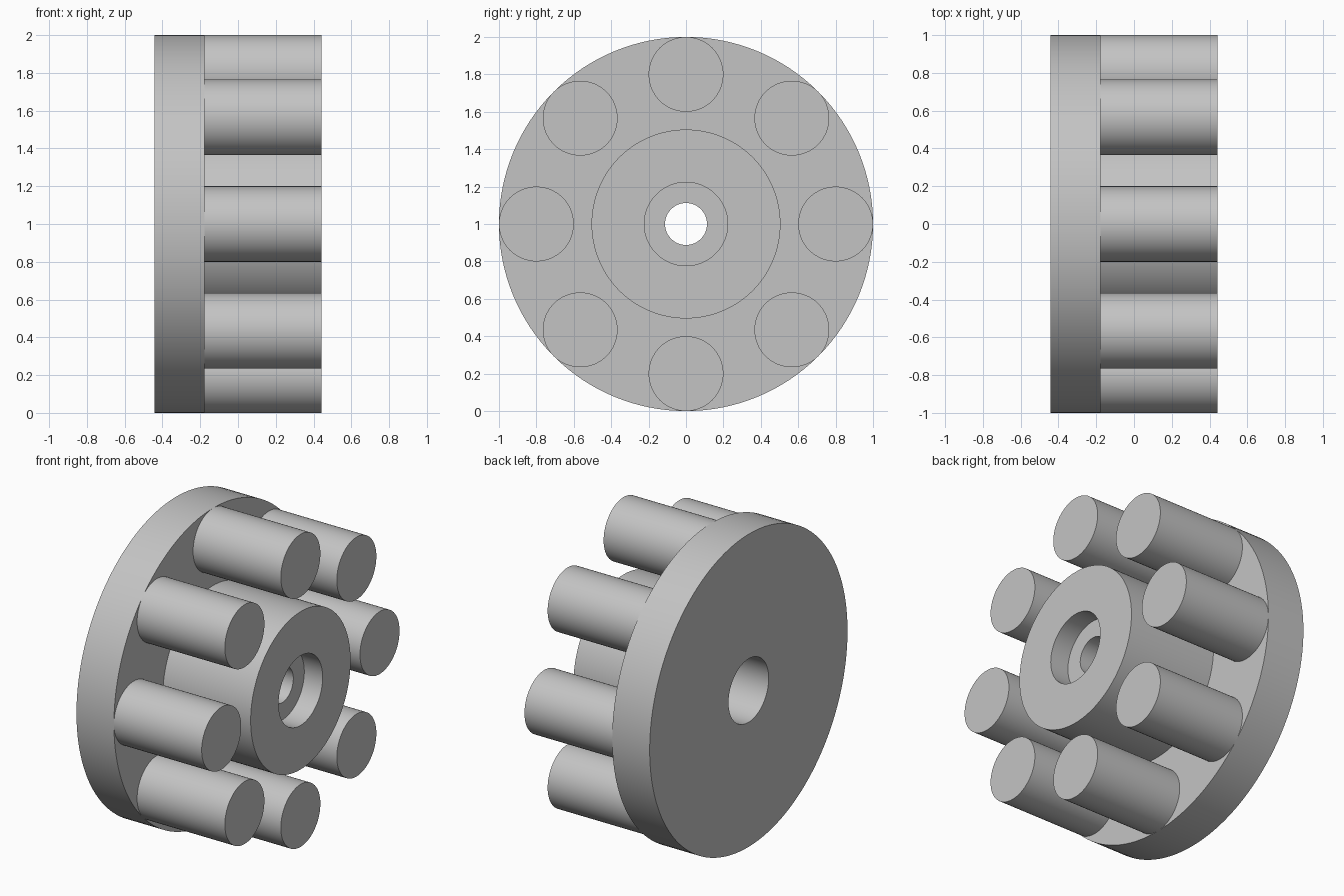
import bpy, bmesh
from math import cos, sin, pi, radians
from mathutils import Matrix, Vector

cube = bpy.data.objects.get("Cube")
if cube:
    bpy.data.objects.remove(cube, do_unlink=True)

BACK, PLATE, FRONT = -0.443, -0.178, 0.443   # main planes along the axle
CENTRE = Vector((0, 0, 1))

grey = bpy.data.materials.new("light grey")
grey.use_nodes = True
colour = (0.55, 0.55, 0.55, 1)
grey.diffuse_color = colour
grey.node_tree.nodes["Principled BSDF"].inputs["Base Color"].default_value = colour


def lathe(name, profile, location, steps, closed=False):
    """Revolve (x, radius) points around the x axis."""
    bm = bmesh.new()
    verts = [bm.verts.new((x, 0, r)) for x, r in profile]
    edges = [bm.edges.new(pair) for pair in zip(verts, verts[1:])]
    if closed:
        edges.append(bm.edges.new((verts[-1], verts[0])))
    bmesh.ops.spin(bm, geom=verts + edges, cent=(0, 0, 0), axis=(1, 0, 0),
                   angle=2 * pi, steps=steps, use_merge=True)
    bmesh.ops.remove_doubles(bm, verts=bm.verts, dist=0.0001)
    bmesh.ops.recalc_face_normals(bm, faces=bm.faces)
    mesh = bpy.data.meshes.new(name)
    bm.to_mesh(mesh)
    bm.free()
    mesh.materials.append(grey)
    obj = bpy.data.objects.new(name, mesh)
    obj.location = location
    bpy.context.collection.objects.link(obj)
    bpy.ops.object.select_all(action="DESELECT")
    obj.select_set(True)
    bpy.context.view_layer.objects.active = obj
    bpy.ops.object.shade_smooth_by_angle(angle=radians(30))
    return obj


# Plate and hub in one turned body, with a stepped bore
body = [
    (BACK, 0.203), (BACK, 1.0), (PLATE, 1.0), (PLATE, 0.505),
    (FRONT, 0.505), (FRONT, 0.223), (0.313, 0.223),
    (0.313, 0.112), (0.18, 0.112), (0.18, 0.203),
]
lathe("plate_and_hub", body, CENTRE, 128, closed=True)

# Ring of eight pins, touching the rim
for i in range(8):
    a = i * pi / 4
    place = CENTRE + Vector((0, 0.8 * cos(a), 0.8 * sin(a)))
    lathe(f"pin_{i + 1}", [(PLATE, 0.2), (FRONT, 0.2), (FRONT, 0)], place, 64)
